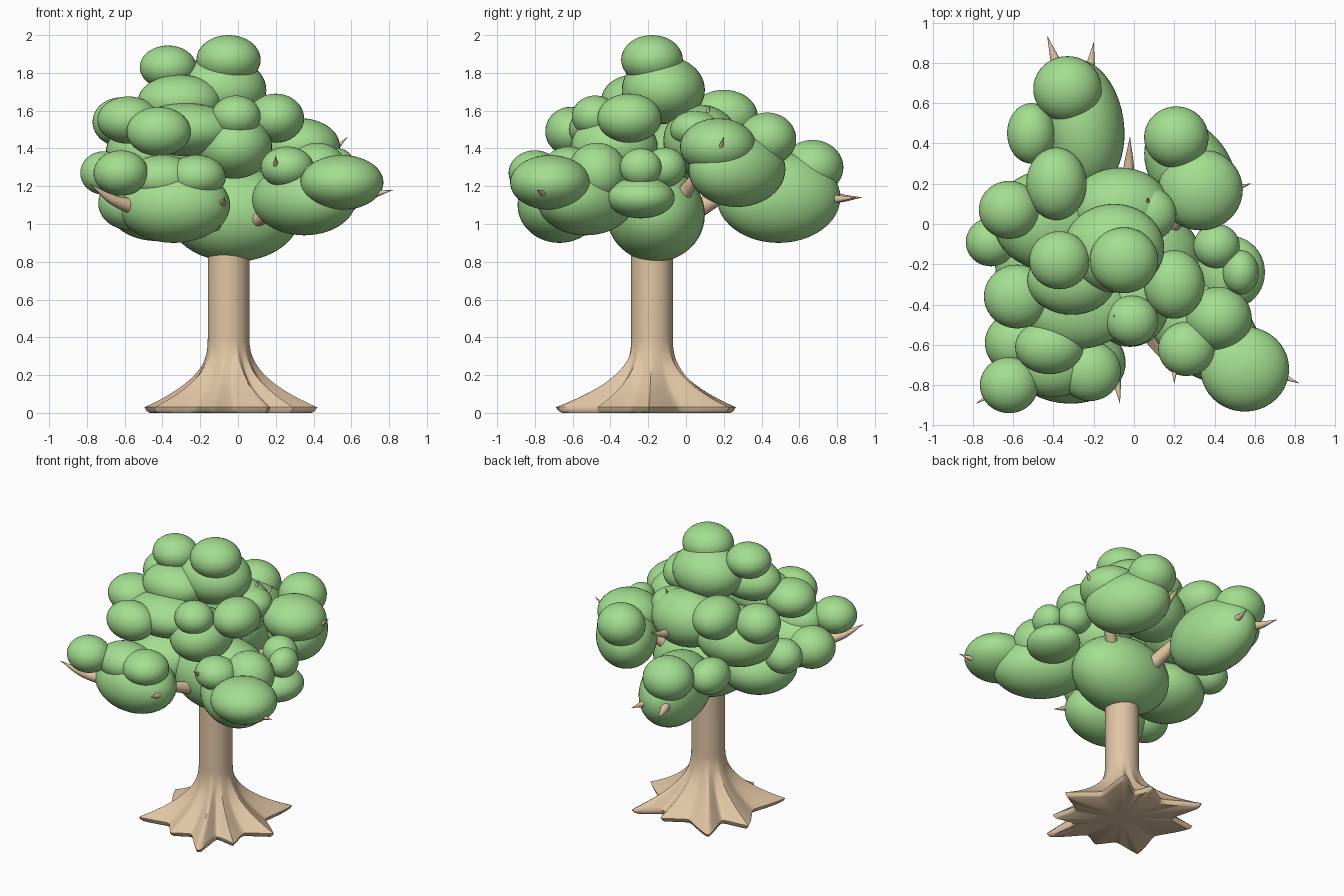
import bpy, bmesh, math
from mathutils import Vector

cube = bpy.data.objects.get("Cube")
if cube:
    bpy.data.objects.remove(cube, do_unlink=True)


def material(name, rgb):
    mat = bpy.data.materials.new(name)
    mat.use_nodes = True
    mat.diffuse_color = (*rgb, 1)
    shader = mat.node_tree.nodes["Principled BSDF"]
    shader.inputs["Base Color"].default_value = (*rgb, 1)
    return mat


leaf_green = material("leaf green", (.37, .73, .28))
bark_tan = material("bark tan", (.75, .56, .37))


def mesh_object(name, bm, mat):
    for face in bm.faces:
        face.smooth = True
    mesh = bpy.data.meshes.new(name)
    bm.to_mesh(mesh)
    bm.free()
    mesh.materials.append(mat)
    ob = bpy.data.objects.new(name, mesh)
    bpy.context.collection.objects.link(ob)
    return ob


def mass(name, centre, size, yaw=0):
    """Large leafy ellipsoid, turned about the vertical."""
    bm = bmesh.new()
    bmesh.ops.create_uvsphere(bm, u_segments=40, v_segments=24, radius=1)
    ob = mesh_object(name + "_leaves", bm, leaf_green)
    ob.location = centre
    ob.scale = size
    ob.rotation_euler.z = math.radians(yaw)


def puff(name, centre, radius, height):
    """Small, nearly round clump of leaves."""
    mass(name + "_puff", centre, (radius, radius * .96, height))


# Middle and crown of the canopy
mass("core", (-.02, -.16, 1.05), (.35, .26, .25))
mass("upper_core", (-.07, .08, 1.44), (.25, .2, .19))
mass("crown", (-.1, -.12, 1.71), (.25, .22, .18))
mass("crown_front", (-.31, -.28, 1.65), (.22, .17, .14))
puff("upper_core_side", (.07, .05, 1.5), .14, .1)
puff("crown_top", (-.05, -.18, 1.87), .17, .13)
puff("crown_right", (-.37, -.18, 1.83), .15, .115)

# Front of the canopy
mass("front_right_upper", (-.28, -.42, 1.5), (.27, .2, .14))
mass("front_middle", (-.02, -.38, 1.41), (.2, .23, .17))
mass("front_left_upper", (.2, -.3, 1.56), (.15, .17, .13))
puff("front_middle", (-.01, -.48, 1.57), .13, .11)
mass("front_right_outer", (-.42, -.61, 1.49), (.17, .135, .13))

# Front left bough
mass("front_left_bough", (.35, -.53, 1.13), (.31, .22, .19), -40)
puff("front_left_tip", (.55, -.72, 1.22), .22, .145)
puff("front_left_back", (.42, -.47, 1.27), .165, .16)
puff("front_left_inner", (.26, -.62, 1.3), .14, .11)

# Front right bough
mass("front_right_bough", (-.34, -.67, 1.1), (.3, .22, .2), -8)
mass("front_right_ridge", (-.4, -.7, 1.24), (.19, .16, .125))
puff("front_right_lower", (-.58, -.59, 1.11), .16, .14)
puff("front_right_tip", (-.62, -.8, 1.27), .145, .12)
puff("front_right_inner", (-.22, -.73, 1.25), .155, .115)

# Left side
mass("left_bough", (.48, -.24, 1.14), (.17, .18, .11))
mass("left_outer", (.53, -.24, 1.3), (.09, .11, .1))
puff("left_back", (.41, -.11, 1.3), .115, .105)

# Right side
mass("right_bough", (-.42, .02, 1.38), (.28, .25, .19))
mass("right_lower_bough", (-.43, -.2, 1.09), (.26, .25, .18))
mass("right_back_upper", (-.385, .2, 1.57), (.15, .18, .14))
puff("right_front", (-.58, -.36, 1.55), .165, .125)
puff("right_back", (-.62, .07, 1.54), .15, .13)
puff("right_outer", (-.71, -.09, 1.27), .125, .115)

# Back boughs
mass("back_left_bough", (.28, .27, 1.29), (.2, .28, .2), 35)
puff("back_left_outer", (.33, .17, 1.41), .21, .15)
puff("back_left_top", (.21, .43, 1.45), .16, .14)
mass("back_right_bough", (-.26, .49, 1.14), (.21, .33, .24), 8)
puff("back_right_top", (-.33, .67, 1.3), .17, .145)
mass("back_right_side", (-.51, .45, 1.28), (.12, .15, .12))

# Trunk flaring into a star of roots: angle in degrees and reach of each root
BASE_X, BASE_Y, TRUNK_RADIUS, VALLEY = -.05, -.18, .11, .33
FLARE_TOP, ROOT_EDGE = .4, .03
roots = [(53, .53), (77, .42), (125, .55), (158, .48), (218, .5),
         (257, .4), (293, .57), (320, .45), (358, .47)]


def root_reach(angle):
    """Distance to the root outline, dipping halfway between two roots."""
    wrapped = roots[1:] + [(roots[0][0] + 360, roots[0][1])]
    for (start, first), (end, second) in zip(roots, wrapped):
        along = ((angle - start) % 360) / (end - start)
        if along <= 1:
            tip = first if along < .5 else second
            return VALLEY + (tip - VALLEY) * abs(1 - 2 * along) ** 1.6


def flare(z):
    """Share of the root reach kept at a height."""
    if z < ROOT_EDGE:
        return .92 + .08 * math.sqrt(z / ROOT_EDGE)
    return max(0, (FLARE_TOP - z) / (FLARE_TOP - ROOT_EDGE)) ** 2.4


def trunk_ring(bm, z):
    ring = []
    for degrees in range(0, 360, 2):
        angle = math.radians(degrees)
        r = TRUNK_RADIUS + (root_reach(degrees) - TRUNK_RADIUS) * flare(z)
        ring.append(bm.verts.new((BASE_X + r * math.cos(angle),
                                  BASE_Y + r * math.sin(angle), z)))
    return ring


bm = bmesh.new()
heights = [0, .01, ROOT_EDGE] + [.05 + .025 * step for step in range(15)] + [1.2]
rings = [trunk_ring(bm, z) for z in heights]
for low, high in zip(rings, rings[1:]):
    for i in range(len(low)):
        bm.faces.new((low[i - 1], low[i], high[i], high[i - 1]))
# The underside fans out from its middle
middle = bm.verts.new((BASE_X, BASE_Y, 0))
for i, vert in enumerate(rings[0]):
    bm.faces.new((vert, rings[0][i - 1], middle))
bm.faces.new(rings[-1])
trunk = mesh_object("trunk", bm, bark_tan)
bpy.context.view_layer.objects.active = trunk
trunk.select_set(True)
bpy.ops.object.shade_smooth_by_angle(angle=math.radians(50))


def taper(name, start, tip, girth, sag=.02):
    """Round limb from start to a sharp tip, sagging a little on the way."""
    start, tip = Vector(start), Vector(tip)
    bend = start.lerp(tip, .5) - Vector((0, 0, sag))
    curve = bpy.data.curves.new(name, "CURVE")
    curve.dimensions = "3D"
    curve.bevel_depth = girth
    curve.bevel_resolution = 4
    curve.use_fill_caps = True
    curve.materials.append(bark_tan)
    spline = curve.splines.new("BEZIER")
    spline.bezier_points.add(2)
    for point, place, size in zip(spline.bezier_points, (start, bend, tip), (1, .6, .03)):
        point.co = place
        point.radius = size
        point.handle_left_type = point.handle_right_type = "AUTO"
    bpy.context.collection.objects.link(bpy.data.objects.new(name, curve))


# Limbs joining the trunk to the boughs
fork = (BASE_X, BASE_Y, .95)
taper("back_right_limb", fork, (-.22, .48, 1.35), .07)
taper("back_left_limb", fork, (.4, .15, 1.4), .07)
taper("front_left_limb", fork, (.36, -.7, 1.2), .06)
taper("front_right_limb", fork, (-.25, -.75, 1.15), .06)

# Bare twigs poking out of the leaves
taper("back_right_outer_twig", (-.34, .66, 1.18), (-.43, .93, 1.14), .045)
taper("back_right_inner_twig", (-.24, .62, 1.17), (-.2, .9, 1.14), .045)
taper("back_left_twig", (.4, .15, 1.34), (.58, .2, 1.46), .035)
taper("front_left_tip_twig", (.6, -.7, 1.18), (.82, -.79, 1.18), .035)
taper("front_left_twig", (.2, -.6, 1.27), (.2, -.79, 1.36), .035)
taper("front_right_tip_twig", (-.55, -.74, 1.09), (-.78, -.89, 1.21), .045)
taper("front_right_twig", (-.1, -.66, 1.12), (-.07, -.89, 1.14), .035)
taper("crown_back_twig", (.06, .05, 1.5), (.07, .13, 1.63), .035)
taper("crown_front_twig", (-.08, -.4, 1.54), (-.1, -.46, 1.66), .03)
taper("back_twig", (-.03, .17, 1.38), (-.02, .43, 1.45), .04)
